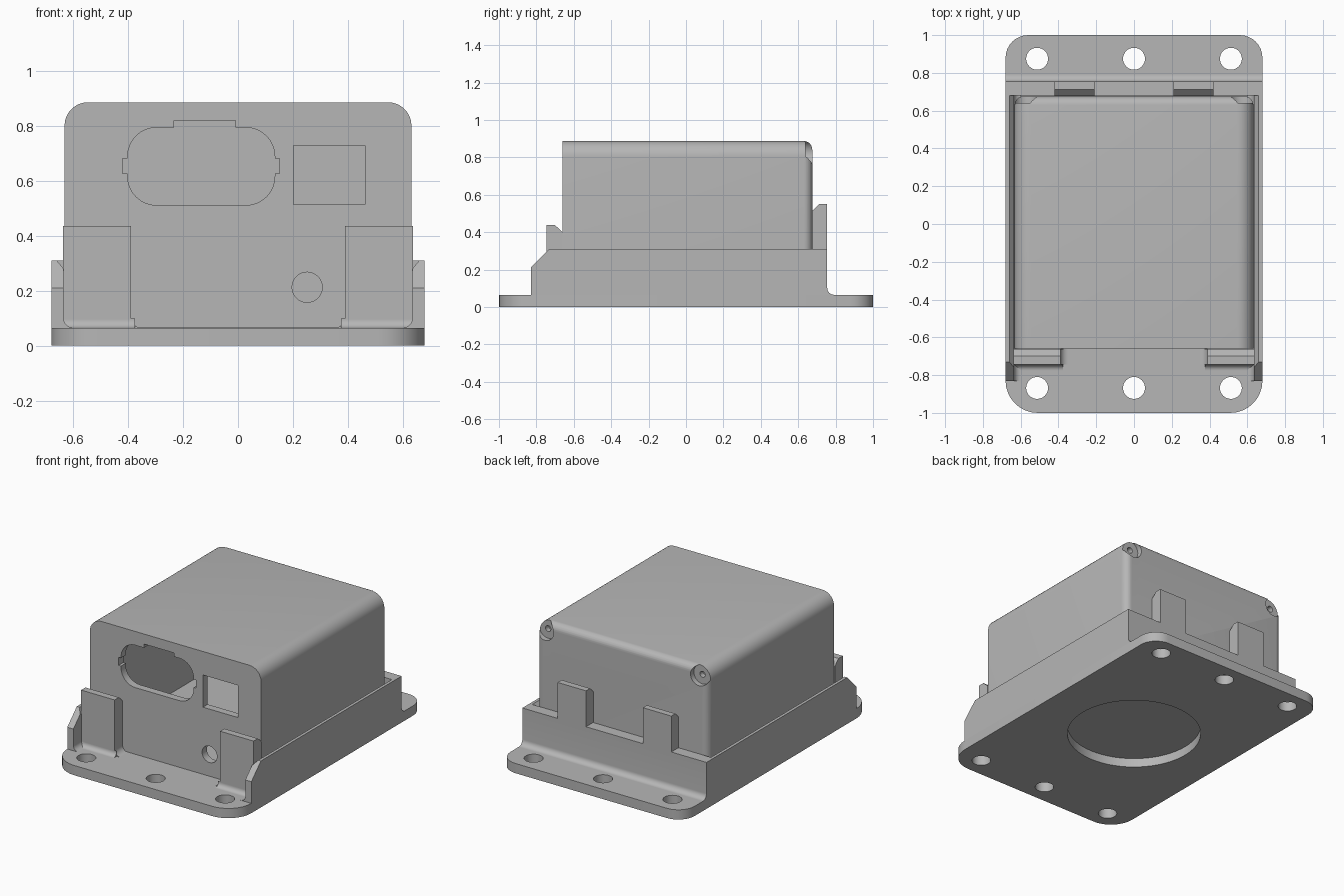
import bpy, bmesh, math
from mathutils import Vector

if "Cube" in bpy.data.objects:
    bpy.data.objects.remove(bpy.data.objects["Cube"])

grey = bpy.data.materials.new("plastic_grey")
grey.diffuse_color = (0.47, 0.47, 0.47, 1)
grey.use_nodes = True
grey.node_tree.nodes["Principled BSDF"].inputs["Base Color"].default_value = grey.diffuse_color


def rounded(corners, n=8):
    """Outline from (a, b) or (a, b, radius) corners."""
    out, k = [], len(corners)
    for i, c in enumerate(corners):
        p = Vector(c[:2])
        if len(c) < 3:
            out.append(p)
            continue
        d1 = (Vector(corners[i - 1][:2]) - p).normalized()
        d2 = (Vector(corners[(i + 1) % k][:2]) - p).normalized()
        half = d1.angle(d2) / 2
        centre = p + (d1 + d2).normalized() * c[2] / math.sin(half)
        v1 = p + d1 * c[2] / math.tan(half) - centre
        v2 = p + d2 * c[2] / math.tan(half) - centre
        sweep = math.atan2(v1.x * v2.y - v1.y * v2.x, v1.dot(v2))
        a0 = math.atan2(v1.y, v1.x)
        for j in range(n + 1):
            a = a0 + sweep * j / n
            out.append(centre + Vector((math.cos(a), math.sin(a))) * c[2])
    return out


def rect(a0, a1, b0, b1):
    return [(a0, b0), (a1, b0), (a1, b1), (a0, b1)]


def circle(a, b, r, n=32):
    return [(a + r * math.cos(2 * math.pi * i / n), b + r * math.sin(2 * math.pi * i / n)) for i in range(n)]


def prism(name, outline, axis, lo, hi):
    """Extrude an outline along x (y,z), y (x,z) or z (x,y)."""
    place = {'x': lambda a, b, t: (t, a, b),
             'y': lambda a, b, t: (a, t, b),
             'z': lambda a, b, t: (a, b, t)}[axis]
    bm = bmesh.new()
    face = bm.faces.new([bm.verts.new(place(p[0], p[1], lo)) for p in outline])
    new = bmesh.ops.extrude_face_region(bm, geom=[face])["geom"]
    move = Vector(place(0, 0, hi - lo))
    bmesh.ops.translate(bm, verts=[v for v in new if isinstance(v, bmesh.types.BMVert)], vec=move)
    bmesh.ops.recalc_face_normals(bm, faces=bm.faces)
    me = bpy.data.meshes.new(name)
    bm.to_mesh(me)
    bm.free()
    me.materials.append(grey)
    ob = bpy.data.objects.new(name, me)
    bpy.context.collection.objects.link(ob)
    return ob


def activate(ob):
    bpy.ops.object.select_all(action='DESELECT')
    ob.select_set(True)
    bpy.context.view_layer.objects.active = ob


def cut(ob, *args):
    """Subtract a prism from an object."""
    tool = prism("cutter", *args)
    mod = ob.modifiers.new("cut", 'BOOLEAN')
    mod.object, mod.operation, mod.solver = tool, 'DIFFERENCE', 'EXACT'
    activate(ob)
    bpy.ops.object.modifier_apply(modifier="cut")
    bpy.data.objects.remove(tool, do_unlink=True)


# Mounting plate with six screw holes and a round opening
plate = prism("mounting_plate", rounded([(-.68, -1, .17), (.68, -1, .17), (.68, 1, .12), (-.68, 1, .12)]),
              'z', 0, .065)
for x in (-.513, 0, .513):
    for y in (-.868, .875):
        cut(plate, circle(x, y, .058), 'z', -.1, .2)
cut(plate, circle(0, 0, .415, 64), 'z', -.1, .2)

# Floor closing the round opening
prism("case_floor", rect(-.6, .6, -.64, .68), 'z', .06, .10)

# Back wall with a fillet onto the plate, and its two snap tabs
prism("back_wall", rounded([(.68, .065), (.68, .31), (.755, .31), (.755, .065, .037), (.80, .065), (.80, .06), (.68, .06)]),
      'x', -.68, .68)
for s in (-1, 1):
    lo, hi = sorted((s * .21, s * .42))
    prism("back_tab", [(.677, .31), (.677, .515), (.712, .55), (.755, .55), (.755, .31)], 'x', lo, hi)

for s in (-1, 1):
    # Side wall, sloped at the front end
    wall = prism("side_wall", rounded([(s * .68, .065), (s * .68, .31), (s * .66, .31), (s * .635, .28),
                                       (s * .635, .065, .035), (s * .595, .065)]), 'y', -.83, .68)
    cut(wall, [(-.9, .14), (-.73, .31), (-.73, .4), (-.9, .4)], 'x', -1, 1)

    # Front corner tab, filleted at the foot
    tab = prism("front_tab", rounded([(s * .637, .06), (s * .637, .437), (s * .39, .437), (s * .39, .065, .04),
                                      (s * .34, .065), (s * .34, .06)]), 'y', -.745, -.661)
    cut(tab, [(-.70, .437), (-.65, .391), (-.65, .5), (-.70, .5)], 'x', -1, 1)
    lo, hi = sorted((s * .375, s * .637))
    prism("front_tab_fillet", rounded([(-.744, .06), (-.744, .10), (-.745, .10), (-.745, .065, .03),
                                       (-.78, .065), (-.78, .06)]), 'x', lo, hi)

# Cover: rounded along the top and around the back
cover = prism("cover", rounded([(-.632, .067), (.632, .067), (.632, .887, .085), (-.632, .887, .085)]),
              'y', -.66, .675)
bm = bmesh.new()
bm.from_mesh(cover.data)
rim = [e for e in bm.edges if all(v.co.y > .67 for v in e.verts)
       and not all(v.co.z < .07 for v in e.verts)]
bmesh.ops.bevel(bm, geom=rim, offset=.045, segments=6, profile=.5, affect='EDGES')
bm.to_mesh(cover.data)
bm.free()
cut(cover, rounded([(-.58, 0), (.58, 0), (.58, .835, .05), (-.58, .835, .05)]), 'y', -.61, .59)

# Connector opening with key notches
cut(cover, rounded([(-.402, .512, .105), (.134, .512, .105), (.134, .795, .105), (-.402, .795, .105)]), 'y', -.8, -.55)
cut(cover, rect(-.42, .151, .628, .682), 'y', -.8, -.55)
cut(cover, rect(-.233, -.01, .7, .82), 'y', -.8, -.55)

# Square window and cable hole
cut(cover, rect(.203, .463, .515, .73), 'y', -.8, -.55)
cut(cover, circle(.252, .213, .055), 'y', -.8, -.55)

# Counterbored screw seats in the back corners
for s in (-1, 1):
    cut(cover, circle(s * .57, .825, .064), 'y', .64, .8)
    cut(cover, circle(s * .57, .825, .02, 16), 'y', .605, .8)

# Smooth the curved surfaces, keep the edges crisp
for ob in bpy.context.scene.objects:
    activate(ob)
    bpy.ops.object.shade_smooth_by_angle(angle=math.radians(30))
